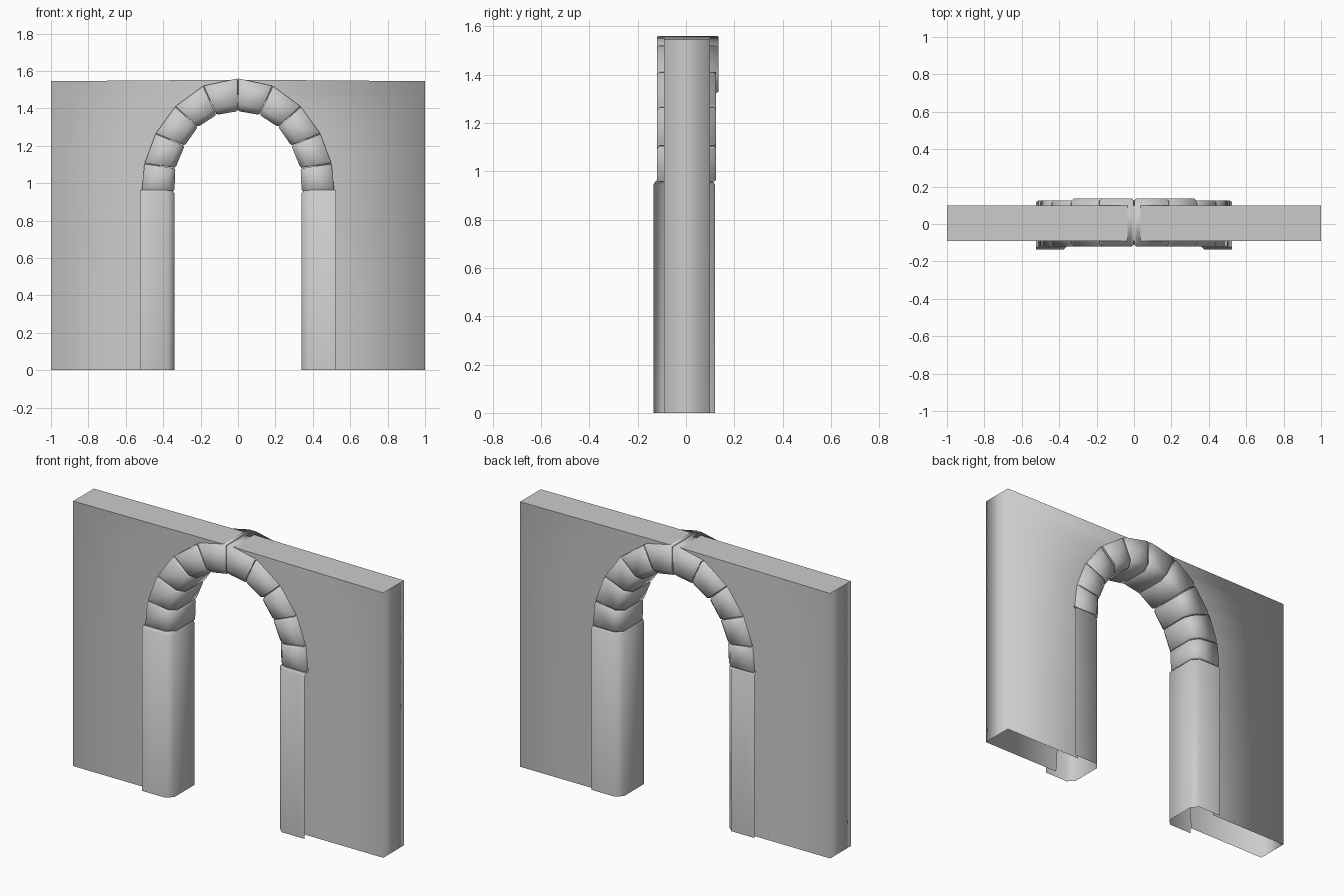
import bpy
import bmesh
from mathutils import Vector

cube = bpy.data.objects.get("Cube")
if cube:
    bpy.data.objects.remove(cube, do_unlink=True)

stone = bpy.data.materials.new("grey stone")
stone.use_nodes = True
GREY = (0.6, 0.6, 0.6, 1)
stone.diffuse_color = GREY
stone.node_tree.nodes["Principled BSDF"].inputs["Base Color"].default_value = GREY

# Joints of the arch on the left half, as (x, z), from springing to crown
OUTER = [(.515, .955), (.5, 1.105), (.44, 1.265), (.335, 1.41), (.185, 1.52), (0, 1.56)]
INNER = [(.34, .955), (.335, 1.08), (.285, 1.2), (.215, 1.3), (.115, 1.365), (0, 1.385)]
WALL_FRONT, WALL_BACK = -.09, .10


def finish(name, bm, merge=False):
    """Turn a half model into a smooth object mirrored across x."""
    bmesh.ops.recalc_face_normals(bm, faces=bm.faces)
    for f in bm.faces:
        f.smooth = True
    mesh = bpy.data.meshes.new(name)
    bm.to_mesh(mesh)
    bm.free()
    mesh.materials.append(stone)
    obj = bpy.data.objects.new(name, mesh)
    bpy.context.collection.objects.link(obj)
    mod = obj.modifiers.new("mirror", 'MIRROR')
    mod.use_mirror_merge = merge


def section(outer, inner, front, back, chamfer=.035):
    """Ring across a stone: square outside, chamfered towards the opening."""
    o, i = Vector(outer), Vector(inner)
    c = i + (o - i).normalized() * chamfer
    ring = [(o, front), (c, front), (i, front + chamfer),
            (i, back - chamfer), (c, back), (o, back)]
    return [Vector((p.x, y, p.y)) for p, y in ring]


def loft(bm, rings, closed, caps):
    """Skin a row of rings, closing the chosen ends with sharp caps."""
    rows = [[bm.verts.new(p) for p in r] for r in rings]
    for a, b in zip(rows, rows[1:]):
        n = len(a)
        for k in range(n if closed else n - 1):
            j = (k + 1) % n
            bm.faces.new((a[k], a[j], b[j], b[k]))
    for c in caps:
        for e in bm.faces.new(rows[c]).edges:
            e.smooth = False


# Wall: both faces in horizontal strips, joined by the end and top
bm = bmesh.new()
inner_edge = [(.49, 0)] + [((Vector(a) + Vector(b)) / 2).to_tuple()
                           for a, b in zip(OUTER, INNER)] + [(0, 1.553)]
sides = []
for y in (WALL_FRONT, WALL_BACK):
    a = [bm.verts.new((x, y, z)) for x, z in inner_edge]
    b = [bm.verts.new((1, y, z)) for x, z in inner_edge[:-1]]
    b.append(bm.verts.new((1, y, 1.545)))
    for k in range(len(a) - 1):
        bm.faces.new((a[k], b[k], b[k + 1], a[k + 1]))
    sides.append((a, b))
(fa, fb), (ba, bb) = sides
for k in range(len(fb) - 1):
    bm.faces.new((fb[k], bb[k], bb[k + 1], fb[k + 1]))
top = bm.faces.new((fa[-1], fb[-1], bb[-1], ba[-1]))
for e in top.edges:
    e.smooth = False
finish("wall", bm, merge=True)

# Door pillars: open below and towards the wall, with a softened top
bm = bmesh.new()
rings = [section((.525, z), (.34 + d, z), -.135 + d, .12 - d)
         for z, d in ((0, 0), (.945, 0), (.962, .012))]
loft(bm, rings, False, [-1])
finish("door_pillars", bm)

# Arch stones: each one narrows a little at its joints
bm = bmesh.new()
for n in range(len(OUTER) - 1):
    o0, o1, i0, i1 = (Vector(p) for p in (OUTER[n], OUTER[n + 1], INNER[n], INNER[n + 1]))
    bulge = .01 if n > 2 else 0
    rings = []
    for t, d in ((.01, .01), (.08, 0), (.92, 0), (.99, .01)):
        o, i = o0.lerp(o1, t), i0.lerp(i1, t)
        i += (o - i).normalized() * d * .6
        rings.append(section(o, i, -.12 + d, .125 + bulge - d))
    loft(bm, rings, True, [0, -1])
finish("arch_stones", bm)
